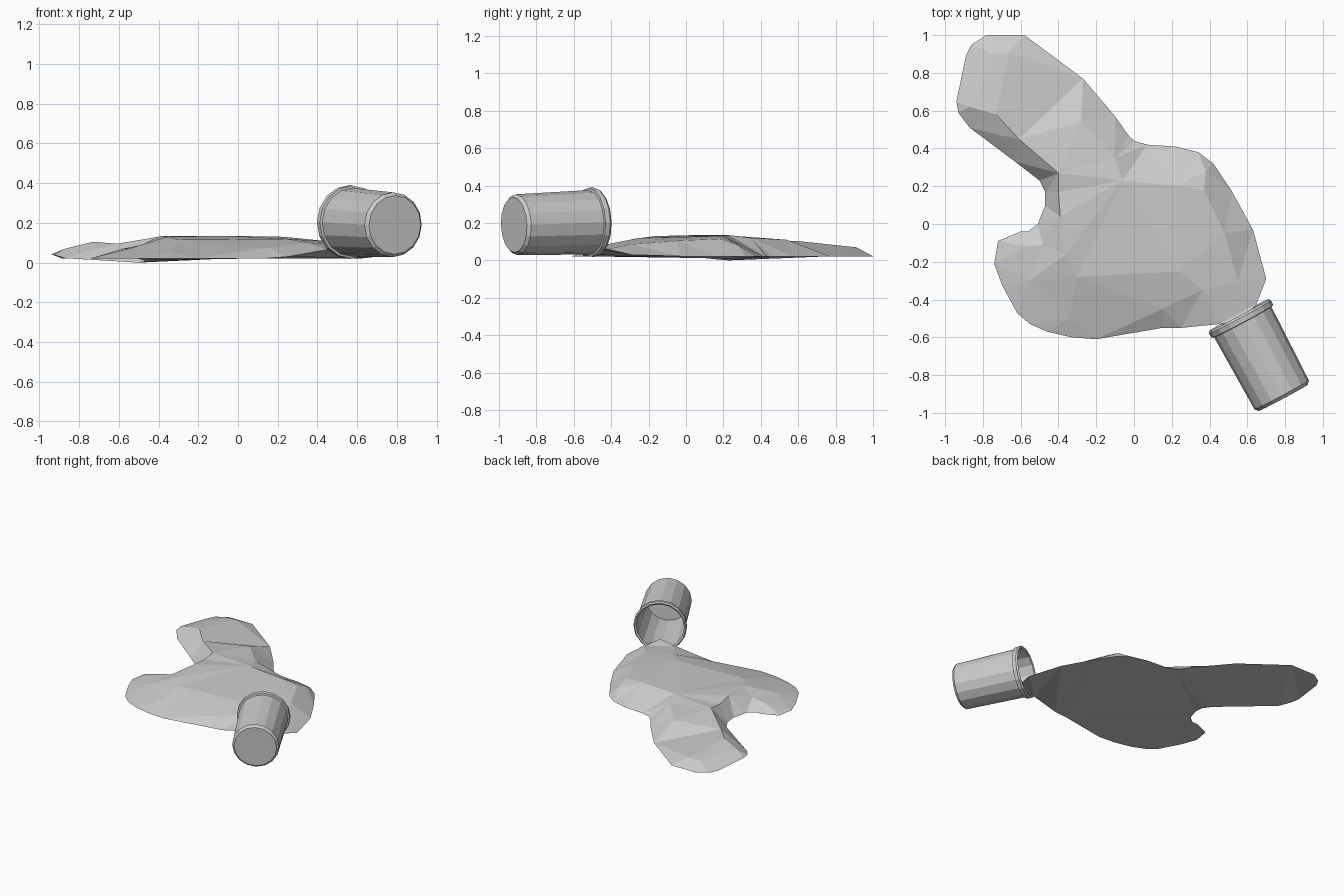
import bpy, bmesh, math
from mathutils import Vector
from mathutils.geometry import delaunay_2d_cdt


def finish(name, bm):
    bmesh.ops.recalc_face_normals(bm, faces=bm.faces)
    me = bpy.data.meshes.new(name)
    bm.to_mesh(me)
    bm.free()
    ob = bpy.data.objects.new(name, me)
    bpy.context.collection.objects.link(ob)
    return ob


# Tipped cup: a profile (radius, height) turned about its axis, then laid down
SIDES = 16
profile = [(0.148, 0.0), (0.163, 0.018), (0.172, 0.455), (0.184, 0.458),
           (0.186, 0.485), (0.178, 0.497), (0.166, 0.49), (0.155, 0.02)]
bm = bmesh.new()
rings = []
for r, h in profile:
    rings.append([bm.verts.new((r * math.cos(math.tau * i / SIDES),
                                r * math.sin(math.tau * i / SIDES), h))
                  for i in range(SIDES)])
for a, b in zip(rings, rings[1:]):
    for i in range(SIDES):
        j = (i + 1) % SIDES
        bm.faces.new((a[i], a[j], b[j], b[i]))
bm.faces.new(rings[0])
bm.faces.new(rings[-1])
cup = finish("tipped_cup", bm)
base, mouth = Vector((0.79, -0.92, 0.19)), Vector((0.555, -0.48, 0.205))
cup.rotation_mode = 'QUATERNION'
cup.rotation_quaternion = (mouth - base).to_track_quat('Z', 'Y')
cup.location = base

# Puddle outline, counter-clockwise from the right
outline = [(0.70, -0.29), (0.63, -0.03), (0.52, 0.17), (0.42, 0.32), (0.34, 0.38),
           (0.22, 0.41), (0.07, 0.42), (0.0, 0.44), (-0.03, 0.47), (-0.10, 0.57),
           (-0.27, 0.77), (-0.58, 1.0), (-0.78, 1.0), (-0.86, 0.95), (-0.89, 0.89),
           (-0.94, 0.65), (-0.93, 0.59), (-0.87, 0.51), (-0.63, 0.33), (-0.50, 0.23),
           (-0.47, 0.17), (-0.47, 0.10), (-0.51, 0.0), (-0.56, -0.04), (-0.60, -0.04),
           (-0.72, -0.09), (-0.74, -0.21), (-0.70, -0.32), (-0.62, -0.47),
           (-0.55, -0.53), (-0.46, -0.57), (-0.33, -0.60), (-0.20, -0.61),
           (0.15, -0.55), (0.25, -0.55), (0.45, -0.53), (0.60, -0.55), (0.65, -0.42)]
# Outline heights that differ from the usual edge height
edge_z = {15: 0.042, 16: 0.04, 18: 0.008, 19: 0.0, 20: 0.005, 21: 0.012,
          34: 0.03, 35: 0.065, 36: 0.075, 37: 0.06, 0: 0.03}
# Raised points of the liquid surface
crest = [(-0.74, 0.90, 0.07), (-0.66, 0.91, 0.07), (-0.87, 0.62, 0.07),
         (-0.73, 0.58, 0.105), (-0.71, 0.47, 0.07), (-0.61, 0.45, 0.095),
         (-0.40, 0.27, 0.13), (-0.40, 0.17, 0.12), (-0.39, 0.04, 0.135),
         (-0.48, -0.11, 0.09), (-0.58, -0.12, 0.07), (-0.28, 0.54, 0.11),
         (-0.10, 0.35, 0.12), (-0.06, 0.23, 0.135), (0.23, 0.20, 0.13),
         (0.37, 0.18, 0.115), (0.38, 0.28, 0.08), (0.48, -0.05, 0.105),
         (0.24, -0.25, 0.12), (-0.36, -0.16, 0.13), (-0.30, -0.28, 0.115),
         (-0.55, -0.30, 0.07), (-0.34, -0.50, 0.055), (0.36, -0.35, 0.10),
         (0.55, -0.30, 0.085), (0.15, -0.45, 0.075)]
points = [Vector((x, y, edge_z.get(i, 0.022))) for i, (x, y) in enumerate(outline)]
points += [Vector(c) for c in crest]
n = len(outline)
flat, _, tris, origin, _, _ = delaunay_2d_cdt(
    [p.to_2d() for p in points], [], [list(range(n))], 1, 1e-5)

# Puddle: faceted top surface closed by a nearly flat underside
bm = bmesh.new()
verts = {}
for i, p in enumerate(flat):
    k = origin[i][0]
    verts[k] = bm.verts.new((p.x, p.y, points[k].z))
for t in tris:
    bm.faces.new([verts[origin[i][0]] for i in t])
under = bm.faces.new([bm.verts.new(points[i]) for i in reversed(range(n))])
bmesh.ops.triangulate(bm, faces=[under])
bmesh.ops.remove_doubles(bm, verts=bm.verts, dist=1e-4)
finish("spilled_puddle", bm)
